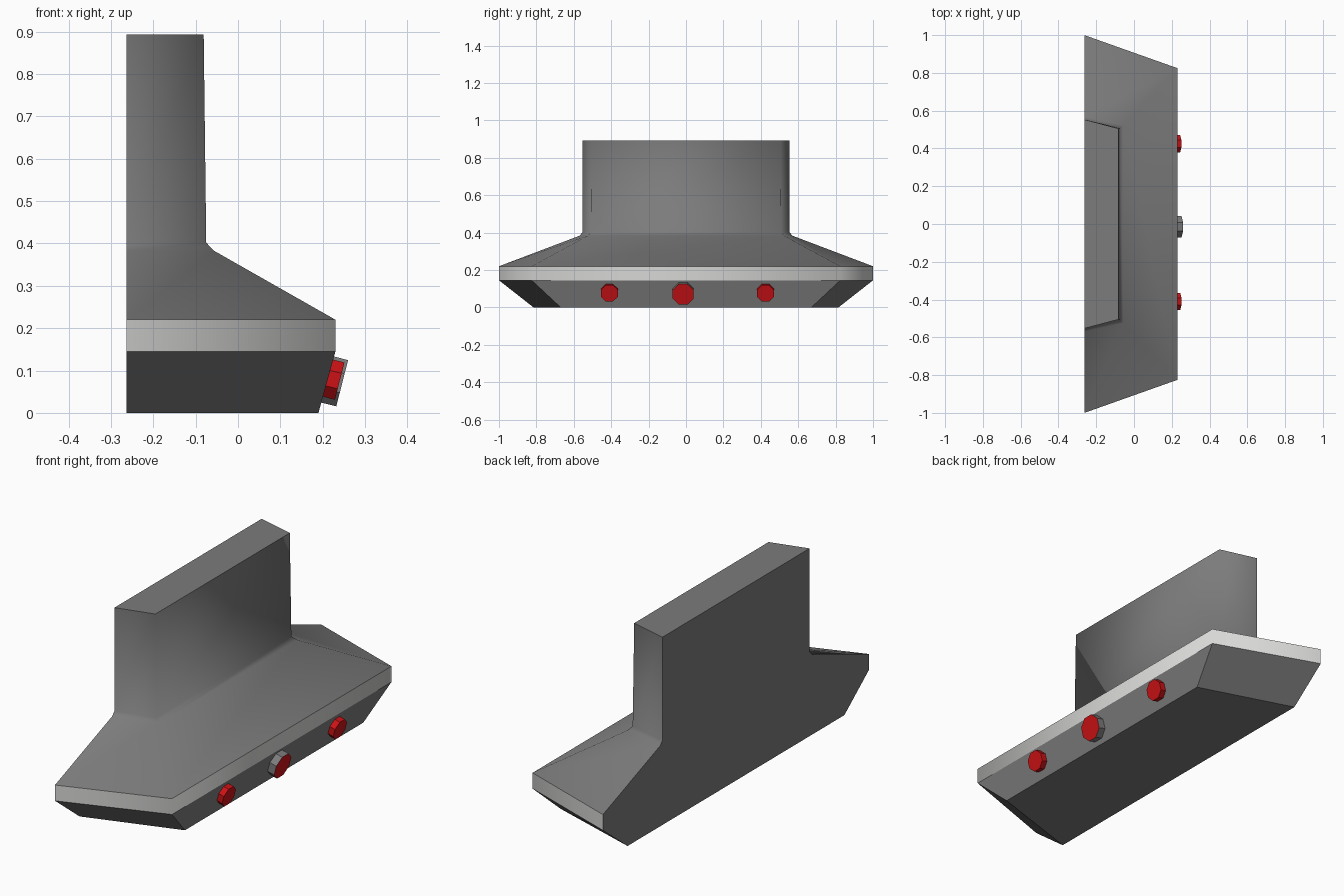
import bpy, bmesh, math
from mathutils import Matrix, Vector

if "Cube" in bpy.data.objects:
    bpy.data.objects.remove(bpy.data.objects["Cube"])


def material(name, rgb):
    m = bpy.data.materials.new(name)
    m.diffuse_color = (*rgb, 1)
    m.use_nodes = True
    m.node_tree.nodes["Principled BSDF"].inputs["Base Color"].default_value = m.diffuse_color
    return m


GREY = material("dark grey", (0.2, 0.2, 0.2))
LIGHT = material("light grey", (0.68, 0.68, 0.67))
RED = material("red", (0.6, 0.006, 0.008))
BACK_X = -0.263


def finish(bm, name, mats):
    mesh = bpy.data.meshes.new(name)
    bm.to_mesh(mesh)
    bm.free()
    for m in mats:
        mesh.materials.append(m)
    ob = bpy.data.objects.new(name, mesh)
    bpy.context.collection.objects.link(ob)
    return ob


def shell(name, sections, mats, smooth, cap_top=False, cap_bottom=False):
    """Stack of trapezoids: (z, front x, back half width, front half width)."""
    bm = bmesh.new()
    rings = []
    for z, fx, bw, fw in sections:
        pts = ((BACK_X, -bw), (fx, -fw), (fx, fw), (BACK_X, bw))
        rings.append([bm.verts.new((x, y, z)) for x, y in pts])
    for lo, hi in zip(rings, rings[1:]):
        for i in range(4):
            j = (i + 1) % 4
            f = bm.faces.new((lo[i], lo[j], hi[j], hi[i]))
            f.smooth = smooth and i != 3          # wall side stays flat
            f.material_index = len(mats) - 1 if i == 3 else 0
    if cap_top:
        bm.faces.new(rings[-1])
    if cap_bottom:
        bm.faces.new(rings[0][::-1])
    return finish(bm, name, mats)


# Sloped underside, light rim, and hood with its chimney
shell("lower_body", [(0, 0.19, 0.815, 0.67), (0.145, 0.23, 1, 0.825)],
      [GREY], False, cap_bottom=True)
shell("rim_band", [(0.145, 0.23, 1, 0.825), (0.22, 0.23, 1, 0.825)],
      [LIGHT, GREY], True)
shell("hood_and_chimney",
      [(0.22, 0.23, 1, 0.825), (0.383, -0.057, 0.57, 0.525),
       (0.402, -0.075, 0.553, 0.508), (0.893, -0.081, 0.553, 0.505)],
      [GREY], True, cap_top=True)


def knob(name, y, z, x, radius, depth, mats):
    """Octagonal knob whose outer face is centred on (x, y, z)."""
    axis = Vector((0.145, 0, -0.037)).normalized()
    rot = axis.to_track_quat('Z', 'Y').to_matrix().to_4x4()
    bm = bmesh.new()
    bmesh.ops.create_cone(bm, cap_ends=True, segments=8, radius1=radius,
                          radius2=radius, depth=depth,
                          matrix=Matrix.Translation((0, 0, -depth / 2))
                          @ Matrix.Rotation(math.pi / 8, 4, 'Z'))
    for f in bm.faces:
        f.material_index = len(mats) - 1 if f.normal.z > 0.5 else 0
    bm.transform(Matrix.Translation((x, y, z)) @ rot)
    return finish(bm, name, mats)


# Control knobs on the sloped front
knob("centre_knob", -0.015, 0.07, 0.246, 0.061, 0.05, [GREY, RED])
for side, y in (("left", -0.41), ("right", 0.425)):
    knob(side + "_knob", y, 0.075, 0.24, 0.049, 0.045, [RED])
